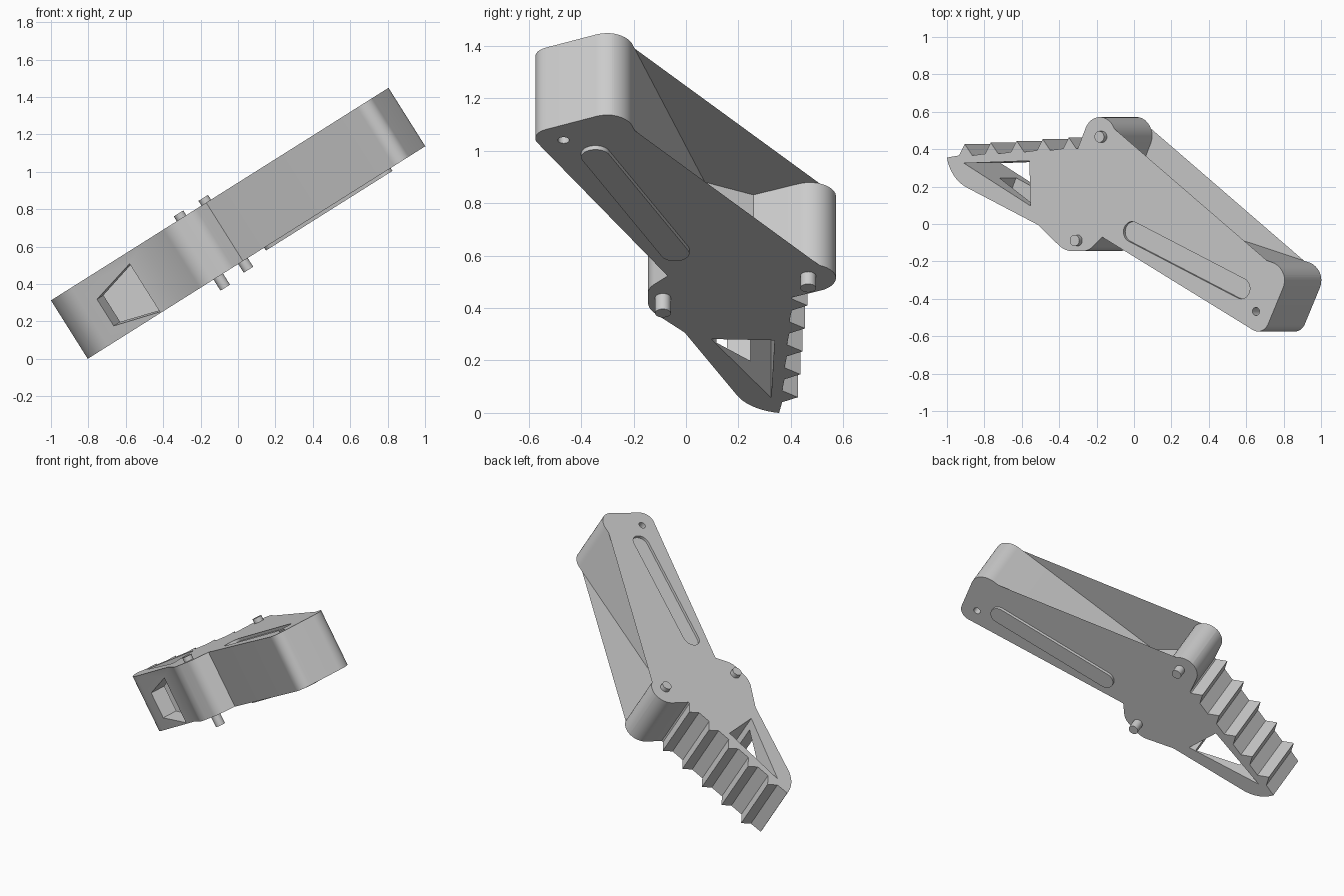
import bpy
import bmesh
from math import cos, sin, tan, pi, radians
from mathutils import Vector, Matrix

if "Cube" in bpy.data.objects:
    bpy.data.objects.remove(bpy.data.objects["Cube"])

TILT = radians(32.2)
THICK = 0.369
PLACE = Matrix.Translation((-1, 0, 0.312)) @ Matrix.Rotation(-TILT, 4, "Y")

grey = bpy.data.materials.new("plain grey")
grey.use_nodes = True
grey.diffuse_color = (0.6, 0.6, 0.6, 1)
grey.node_tree.nodes["Principled BSDF"].inputs["Base Color"].default_value = (0.6, 0.6, 0.6, 1)


def flat(x, y):
    """Plan position to position in the tilted plane."""
    return Vector(((x + 1) / cos(TILT), y))


def rounded(points):
    """Polygon whose corners (x, y, radius) become arcs."""
    result = []
    corners = [(flat(x, y), r) for x, y, r in points]
    for i, (p, r) in enumerate(corners):
        if not r:
            result.append(p)
            continue
        a = (corners[i - 1][0] - p).normalized()
        b = (corners[(i + 1) % len(corners)][0] - p).normalized()
        half = a.angle(b) / 2
        start, end = p + a * r / tan(half), p + b * r / tan(half)
        centre = p + (a + b).normalized() * r / sin(half)
        turn = (start - centre).angle_signed(end - centre)
        for k in range(11):
            result.append(centre + Matrix.Rotation(-turn * k / 10, 2) @ (start - centre))
    return result


def capsule(p, q, r, steps=16):
    d = (q - p).normalized()
    side = Vector((-d.y, d.x))
    ring = []
    for centre, s in ((q, 1), (p, -1)):
        for k in range(steps + 1):
            t = pi * k / steps
            ring.append(centre + s * r * (d * sin(t) - side * cos(t)))
    return ring


def disc(centre, r, n=32):
    return [centre + Vector((cos(2 * pi * k / n), sin(2 * pi * k / n))) * r for k in range(n)]


def finish(name, bm):
    bmesh.ops.recalc_face_normals(bm, faces=bm.faces)
    mesh = bpy.data.meshes.new(name)
    bm.to_mesh(mesh)
    bm.free()
    mesh.materials.append(grey)
    obj = bpy.data.objects.new(name, mesh)
    bpy.context.collection.objects.link(obj)
    obj.matrix_world = PLACE
    return obj


def prism(name, ring, low, high):
    bm = bmesh.new()
    face = bm.faces.new([bm.verts.new((p.x, p.y, low)) for p in ring])
    made = bmesh.ops.extrude_face_region(bm, geom=[face])["geom"]
    verts = [v for v in made if isinstance(v, bmesh.types.BMVert)]
    bmesh.ops.translate(bm, verts=verts, vec=(0, 0, high - low))
    return finish(name, bm)


def activate(obj):
    bpy.ops.object.select_all(action="DESELECT")
    obj.select_set(True)
    bpy.context.view_layer.objects.active = obj


def cut(target, cutter):
    cutter.hide_render = True
    mod = target.modifiers.new("cut", "BOOLEAN")
    mod.object, mod.operation, mod.solver = cutter, "DIFFERENCE", "EXACT"
    activate(target)
    bpy.ops.object.modifier_apply(modifier=mod.name)
    bpy.data.objects.remove(cutter)


# Outline: jaw tip, teeth, pivot knob, handle, belly
def gum(x):
    return 0.365 + 0.066 * (x + 0.93)


outline = [(-1, 0.355, 0)]
for i in range(5):
    tip = -0.905 + 0.139 * i
    outline += [(tip - 0.03, gum(tip), 0), (tip, gum(tip) + 0.06, 0), (tip + 0.04, gum(tip), 0)]
outline += [
    (-0.3, 0.405, 0), (-0.235, 0.575, 0.1), (-0.055, 0.565, 0.1),
    (-0.175, 0.257, 0), (-0.098, 0.072, 0),
    (0.79, -0.222, 0.11), (0.81, -0.31, 0.1), (0.69, -0.6, 0.07),
    (-0.17, -0.07, 0), (-0.245, -0.145, 0.1), (-0.37, -0.145, 0.13),
    (-0.513, -0.005, 0), (-0.98, 0.24, 0.22),
]
body = prism("body", rounded(outline), -THICK, 0)

# Triangular opening through the jaw
opening = [flat(-0.909, 0.325), flat(-0.56, 0.338), flat(-0.552, 0.096)]
cut(body, prism("opening_cutter", opening, -1, 1))

# Tapered window through the side of the jaw
bm = bmesh.new()
inward = Vector((0.41, 0.91))
rings = []
for depth in (-0.06, 0.112):
    ring = []
    for u, v, half in ((0.212, 0.158, 0.084), (0.46, 0.046, 0.152)):
        p = Vector((u, v)) + inward * depth
        ends = (-0.21 - half, -0.21 + half)
        ring += [bm.verts.new((p.x, p.y, w)) for w in (ends if u < 0.3 else ends[::-1])]
    rings.append(ring)
    bm.faces.new(ring)
for k in range(4):
    n = (k + 1) % 4
    bm.faces.new((rings[0][k], rings[0][n], rings[1][n], rings[1][k]))
cut(body, finish("window_cutter", bm))

# Handle: groove on top, rail underneath, small hole at the end
slot = capsule(flat(-0.01, -0.042), flat(0.573, -0.345), 0.055)
cut(body, prism("groove_cutter", slot, -0.018, 0.1))
cut(body, prism("hole_cutter", disc(flat(0.652, -0.467), 0.022), -1, 1))
rail = prism("handle_rail", slot, -THICK - 0.018, -THICK + 0.01)

# Pivot pins standing out on both sides
belly_pin = prism("belly_pin", disc(flat(-0.302, -0.088), 0.03), -THICK - 0.07, 0.03)
knob_pin = prism("knob_pin", disc(flat(-0.17, 0.466), 0.03), -THICK - 0.055, 0.03)

for obj in (body, rail, belly_pin, knob_pin):
    activate(obj)
    bpy.ops.object.shade_smooth_by_angle(angle=radians(30))
